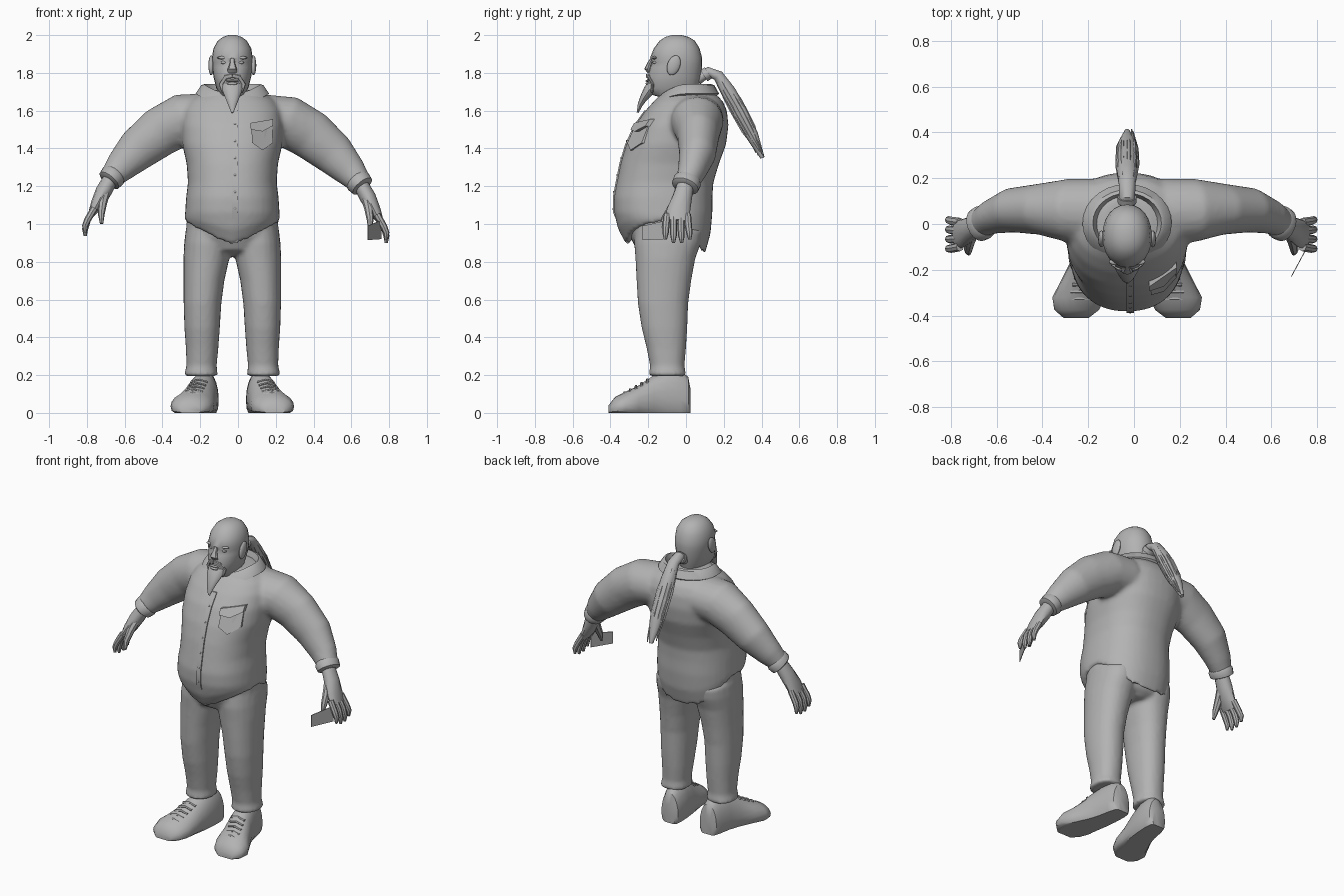
import bpy, bmesh, math
from mathutils import Vector

CX = -0.03          # body centre line
grey = bpy.data.materials.new("plain grey")
grey.diffuse_color = (0.45, 0.45, 0.45, 1)


def finish(name, bm, angle=40):
    bmesh.ops.recalc_face_normals(bm, faces=bm.faces)
    me = bpy.data.meshes.new(name)
    bm.to_mesh(me)
    bm.free()
    ob = bpy.data.objects.new(name, me)
    bpy.context.collection.objects.link(ob)
    me.materials.append(grey)
    bpy.ops.object.select_all(action='DESELECT')
    ob.select_set(True)
    bpy.context.view_layer.objects.active = ob
    bpy.ops.object.shade_smooth_by_angle(angle=math.radians(angle))
    return ob


def merge(name, obs, voxel, smooth):
    # join overlapping closed parts into one seamless garment
    bpy.ops.object.select_all(action='DESELECT')
    for o in obs:
        o.select_set(True)
    bpy.context.view_layer.objects.active = obs[0]
    bpy.ops.object.join()
    obs[0].name = name
    m = obs[0].modifiers.new("remesh", 'REMESH')
    m.mode, m.voxel_size, m.use_smooth_shade = 'VOXEL', voxel, True
    m = obs[0].modifiers.new("smooth", 'SMOOTH')
    m.factor, m.iterations = .5, smooth


def loft(name, rings, caps=(True, True), closed=True, angle=40):
    bm = bmesh.new()
    vs = [[bm.verts.new(p) for p in r] for r in rings]
    n = len(rings[0])
    for a, b in zip(vs, vs[1:]):
        for i in range(n if closed else n - 1):
            j = (i + 1) % n
            bm.faces.new((a[i], a[j], b[j], b[i]))
    for use, ring in zip(caps, (vs[0], vs[-1])):
        if use:
            bm.faces.new(ring)
    return finish(name, bm, angle)


def oval(a, cx, hx, yf, yb, p=2.3):
    c, s = math.cos(a), math.sin(a)
    e = 2 / p
    return (cx + hx * math.copysign(abs(c) ** e, c),
            (yf + yb) / 2 + (yb - yf) / 2 * math.copysign(abs(s) ** e, s))


def angles(n):
    return [2 * math.pi * i / n for i in range(n)]


def stack(name, cx, secs, n=20, p=2.3):
    # horizontal sections: z, half width, front y, back y
    return loft(name, [[(*oval(a, cx, *s[1:], p), s[0]) for a in angles(n)] for s in secs])


def tube(name, pts, ref=(0, 1, 0), n=12):
    # pts: x, y, z, radius along ref, radius across
    rings, P = [], [Vector(p[:3]) for p in pts]
    for i, p in enumerate(pts):
        t = (P[min(i + 1, len(P) - 1)] - P[max(i - 1, 0)]).normalized()
        u = Vector(ref)
        u = (u - t * u.dot(t)).normalized()
        v = t.cross(u)
        rings.append([P[i] + u * p[3] * math.cos(a) + v * p[4] * math.sin(a) for a in angles(n)])
    return loft(name, rings)


def ball(name, loc, size, rot=0):
    bm = bmesh.new()
    bmesh.ops.create_uvsphere(bm, u_segments=12, v_segments=8, radius=1)
    ob = finish(name, bm)
    ob.location, ob.scale, ob.rotation_euler = loc, size, (rot, 0, 0)
    return ob


# shirt body with curved hem
SHIRT = [(1.06, .25, -.38, .14), (1.14, .245, -.382, .14), (1.22, .235, -.367, .145),
         (1.32, .242, -.347, .175), (1.42, .265, -.317, .212), (1.52, .27, -.272, .225),
         (1.60, .26, -.215, .217), (1.65, .23, -.17, .195), (1.69, .17, -.13, .155),
         (1.71, .10, -.10, .11)]


def hem(a):
    c, s = abs(math.cos(a)), math.sin(a)
    return .885 + .125 * c if s < 0 else .84 + .17 * c ** 3


A = angles(40)
low = [(*oval(a, CX, .25, -.315, .10), hem(a)) for a in A]
mid = [(*oval(a, CX, .252, -.36, .13), (hem(a) + 1.06) / 2) for a in A]
inner = [(*oval(a, CX, .1, -.17, .0), 1.03) for a in A]
shirt = [loft("shirt_body", [inner, low, mid] + [[(*oval(a, CX, *s[1:]), s[0]) for a in A]
                                                 for s in SHIRT])]


def front_y(x, z):
    for a, b in zip(SHIRT, SHIRT[1:]):
        if z <= b[0]:
            break
    t = (z - a[0]) / (b[0] - a[0])
    hx, yf, yb = (a[i] + (b[i] - a[i]) * t for i in (1, 2, 3))
    k = (1 - min(1, abs((x - CX) / hx)) ** 2.3) ** (1 / 2.3)
    return (yf + yb) / 2 - (yb - yf) / 2 * k


# button strip and buttons
strip = [[(-.032, -.30, .9), (-.032, -.317, .9), (0, -.317, .9), (0, -.30, .9)]]
for z in (1.06, 1.14, 1.22, 1.32, 1.42, 1.52, 1.60):
    y = front_y(-.015, z)
    strip.append([(-.032, y + .01, z), (-.032, y - .006, z), (.0, y - .006, z), (.0, y + .01, z)])
loft("button_strip", strip)
for i in range(6):
    z = 1.08 + .09 * i
    ball("button", (-.016, front_y(-.016, z) - .007, z), (.006, .003, .006))

# chest pocket and flap
for name, shape, out in (("pocket", ((.07, 1.53), (.18, 1.55), (.185, 1.43), (.13, 1.39), (.075, 1.43)), .012),
                         ("pocket_flap", ((.065, 1.535), (.185, 1.555), (.185, 1.52), (.13, 1.49), (.068, 1.5)), .024)):
    loft(name, [[(x, front_y(x, z) + .02, z) for x, z in shape],
                [(x, front_y(x, z) - out, z) for x, z in shape]])

# folded collar, open at the front
arc = [math.radians(-66 + 312 * i / 24) for i in range(25)]
collar = []
for z, hx, yf, yb, drop in ((1.67, .12, -.11, .11, .02), (1.74, .15, -.125, .135, .05),
                            (1.735, .165, -.14, .15, .055), (1.69, .195, -.17, .175, .06),
                            (1.68, .18, -.155, .165, .055)):
    collar.append([(*oval(a, CX, hx, yf, yb, 2), z - drop * max(0, -math.sin(a)) ** 2) for a in arc])
loft("collar", collar, (False, False), False)

# trouser hips
trousers = [stack("trouser_hips", CX, [(.83, .05, -.18, .02), (.86, .18, -.26, .06),
                                       (.93, .248, -.295, .095), (1.04, .24, -.32, .10)], 24)]

# head with neck
stack("head", CX, [(1.60, .085, -.08, .07), (1.67, .08, -.13, .06), (1.685, .065, -.185, .055),
                   (1.72, .085, -.203, .065), (1.78, .10, -.203, .08), (1.83, .106, -.19, .085),
                   (1.855, .107, -.18, .086), (1.88, .108, -.19, .085), (1.93, .10, -.17, .072),
                   (1.97, .077, -.14, .047), (1.99, .05, -.11, .015), (2.0, .02, -.075, -.025)], 24, 2.1)
# face
tube("nose", [(CX, -.178, 1.88, .011, .008), (CX, -.193, 1.85, .014, .012),
              (CX, -.205, 1.82, .025, .016), (CX, -.196, 1.803, .024, .008)], (1, 0, 0), 8)
ball("lower_lip", (CX, -.203, 1.743), (.028, .011, .008))
ball("upper_lip", (CX, -.204, 1.758), (.034, .01, .006))
tube("beard", [(CX, -.165, 1.74, .055, .035), (CX, -.198, 1.705, .052, .03), (CX, -.225, 1.665, .036, .02),
               (CX, -.243, 1.63, .022, .013), (CX, -.256, 1.59, .006, .005)], (1, 0, 0))

# ponytail: bundle, band and loose strands
tube("ponytail", [(CX, .06, 1.765, .03, .03), (CX, .12, 1.805, .035, .028), (CX, .17, 1.785, .036, .03),
                  (CX, .225, 1.70, .044, .04), (CX, .285, 1.59, .047, .042), (CX, .35, 1.47, .04, .034),
                  (CX, .405, 1.35, .012, .012)], (1, 0, 0), 14)
tube("hair_band", [(CX, .095, 1.785, .042, .035), (CX, .118, 1.8, .042, .035)], (1, 0, 0))
for i in range(9):
    c, s = math.cos(i * .7), math.sin(i * .7)
    tube("hair_strand", [(CX + k * c, y + k * s * .7, z + k * s * .4, r, r) for k, y, z, r in
                         ((.032, .19, 1.755, .008), (.042, .26, 1.635, .012), (.04, .33, 1.505, .01),
                          (.025, .39 + .015 * c, 1.37 - .03 * s, .003))], (1, 0, 0), 6)

for s, side in ((-1, "left"), (1, "right")):
    # face sides
    ball(side + "_eye", (CX + s * .043, -.163, 1.855), (.018, .012, .009))
    ball(side + "_brow", (CX + s * .046, -.165, 1.88), (.034, .015, .009))
    ball(side + "_ear", (CX + s * .112, -.065, 1.84), (.015, .034, .055), -.35)
    tube(side + "_moustache", [(CX, -.206, 1.785, .007, .012), (CX + s * .035, -.197, 1.778, .008, .012),
                               (CX + s * .06, -.176, 1.74, .008, .012),
                               (CX + s * .045, -.18, 1.70, .008, .012)], n=8)

    # arm, cuff and hand (one arm hangs slightly lower)
    def at(pts):
        return [(s * p[0] - .012, p[1], p[2] + (.03 * p[0] / .66 if s < 0 else 0), *p[3:]) for p in pts]
    shirt.append(tube(side + "_sleeve", at([
        (.06, .04, 1.55, .13, .12), (.16, .055, 1.555, .145, .13), (.28, .06, 1.54, .138, .138),
        (.40, .065, 1.47, .112, .132), (.52, .06, 1.37, .098, .114), (.61, .03, 1.275, .075, .085),
        (.665, .0, 1.21, .06, .06)]), n=20))
    tube(side + "_cuff", at([(.638, .012, 1.237, .066, .062), (.648, .007, 1.226, .076, .07),
                             (.670, -.005, 1.200, .074, .064), (.674, -.007, 1.195, .06, .05)]), n=18)
    tube(side + "_hand", at([(.655, .0, 1.22, .044, .04), (.70, -.02, 1.14, .052, .043),
                             (.735, -.04, 1.07, .062, .034), (.765, -.046, 1.015, .064, .018)]))
    for i in range(4):
        y, d = .008 - .036 * i, .018 * (i in (0, 3))
        tube(side + "_finger", at([(.748, y, 1.05, .019, .019), (.785, y + .005 - .004 * i, .985, .019, .018),
                                   (.798, y + .01 - .006 * i, .935 + d, .017, .016),
                                   (.797, y + .012 - .007 * i, .90 + d, .008, .008)]), n=8)
    tube(side + "_thumb", at([(.69, -.03, 1.15, .026, .03), (.705, -.075, 1.08, .026, .024),
                              (.712, -.115, 1.02, .02, .018), (.71, -.13, .97, .008, .009)]), n=8)

    # trouser leg, sloping outwards
    leg = [(.97, .125, .122, -.27, .09), (.90, .13, .125, -.275, .08), (.82, .137, .122, -.268, .05),
           (.70, .15, .108, -.262, .028), (.58, .158, .10, -.255, .012), (.45, .16, .094, -.235, .007),
           (.34, .16, .086, -.208, .0), (.25, .163, .08, -.19, -.008), (.195, .166, .09, -.197, .002)]
    trousers.append(loft(side + "_leg", [[(*oval(a, CX + s * c, hx, yf, yb, 2.2), z) for a in angles(24)]
                                         for z, c, hx, yf, yb in leg]))

    # shoe, sole flat on the ground
    shoe = [(.025, .135, .04, .12), (.012, .138, .06, .19), (-.03, .142, .07, .225), (-.1, .15, .076, .225),
            (-.17, .165, .085, .20), (-.25, .19, .10, .145), (-.32, .212, .115, .112),
            (-.375, .22, .098, .085), (-.41, .223, .055, .04)]
    loft(side + "_shoe", [[(CX + s * (c + w * math.cos(a)), y, h * max(0, (math.sin(a) + .45) / 1.45))
                           for a in angles(20)] for y, c, w, h in shoe])
    # laces
    for i in range(5):
        y, z, c = -.205 - .03 * i, .175 - .017 * i, CX + s * (.176 + .0085 * i)
        tube(side + "_lace", [(c - .045, y, z - .012, .008, .007), (c, y, z, .008, .007),
                              (c + .045, y, z - .012, .008, .007)], n=6)

merge("shirt", shirt, .014, 5)
merge("trousers", trousers, .012, 4)

# card held in the right hand
loft("card", [[(.685 + d, -.23, .915), (.685 + d, -.23, .99), (.755 + d, -.10, 1.02),
               (.755 + d, -.10, .92)] for d in (0, .004)])
